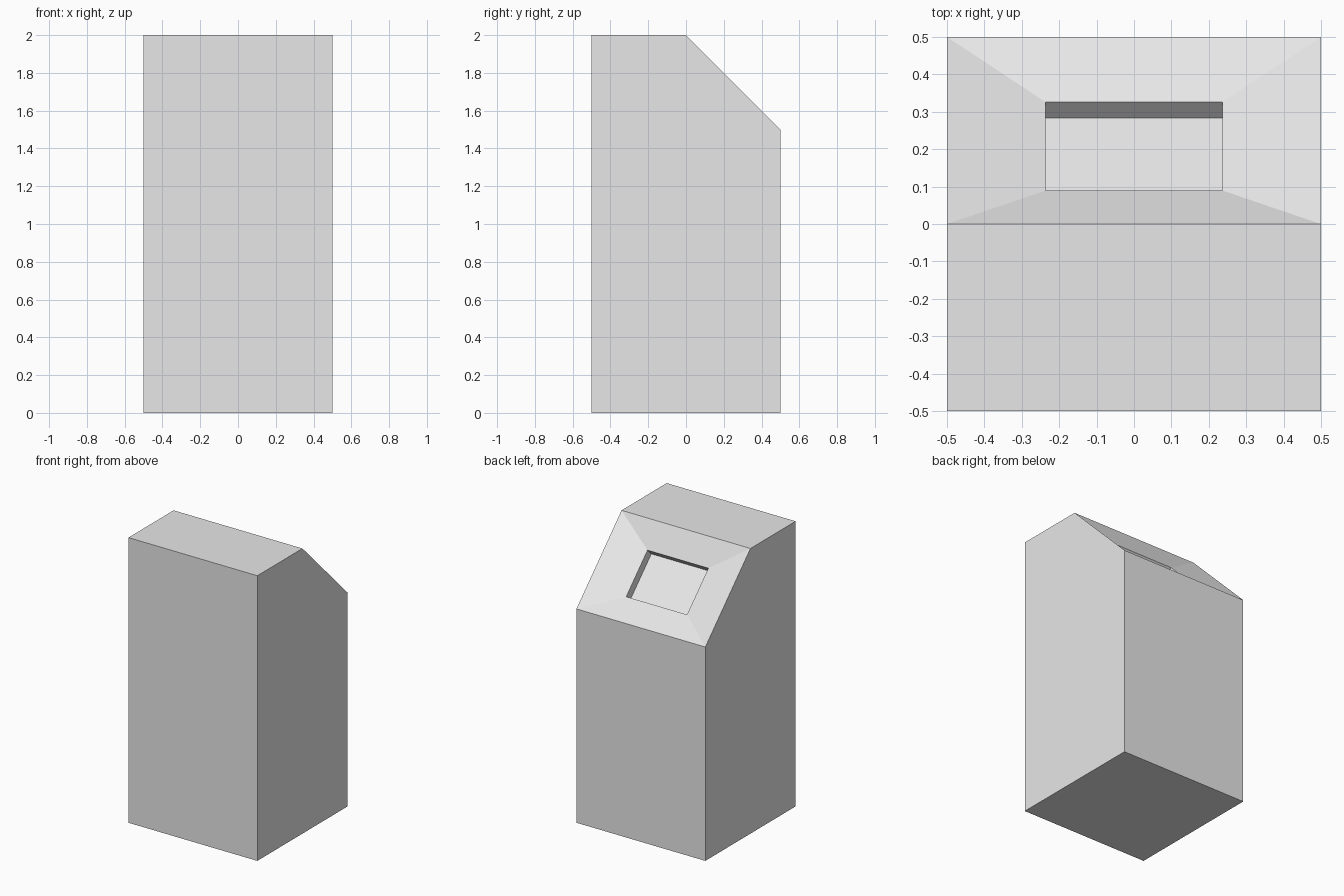
import bpy, bmesh
from mathutils import Vector

if "Cube" in bpy.data.objects:
    bpy.data.objects.remove(bpy.data.objects["Cube"])

grey = bpy.data.materials.new("light_grey")
grey.diffuse_color = (0.8, 0.8, 0.8, 1)
grey.use_nodes = True
grey.node_tree.nodes["Principled BSDF"].inputs["Base Color"].default_value = grey.diffuse_color


def push_in(bm, face, scale, depth):
    """Extrude a face inwards, scaling it about its centre; returns the new face."""
    normal = face.normal.copy()
    new = bmesh.ops.extrude_discrete_faces(bm, faces=[face])["faces"][0]
    centre = new.calc_center_median()
    for v in new.verts:
        v.co = centre + (v.co - centre) * scale - normal * depth
    bm.normal_update()
    return new


bm = bmesh.new()

# Cabinet: side profile (y, z) with the sloped upper back, extruded across x
profile = [(-0.5, 0), (0.5, 0), (0.5, 1.5), (0, 2), (-0.5, 2)]
side = bm.faces.new([bm.verts.new((-0.5, y, z)) for y, z in profile])
ext = bmesh.ops.extrude_face_region(bm, geom=[side])["geom"]
bmesh.ops.translate(bm, vec=(1, 0, 0),
                    verts=[g for g in ext if isinstance(g, bmesh.types.BMVert)])
bmesh.ops.recalc_face_normals(bm, faces=bm.faces[:])
bm.normal_update()

# Sloped face: dished bezel, then a straight-walled screen recess
slope = max(bm.faces, key=lambda f: f.normal.dot(Vector((0, 1, 1))))
screen = push_in(bm, slope, 0.472, 0.06)
push_in(bm, screen, 1.0, 0.06)
bmesh.ops.recalc_face_normals(bm, faces=bm.faces[:])

mesh = bpy.data.meshes.new("kiosk_cabinet")
bm.to_mesh(mesh)
bm.free()
mesh.materials.append(grey)
bpy.context.collection.objects.link(bpy.data.objects.new("kiosk_cabinet", mesh))
